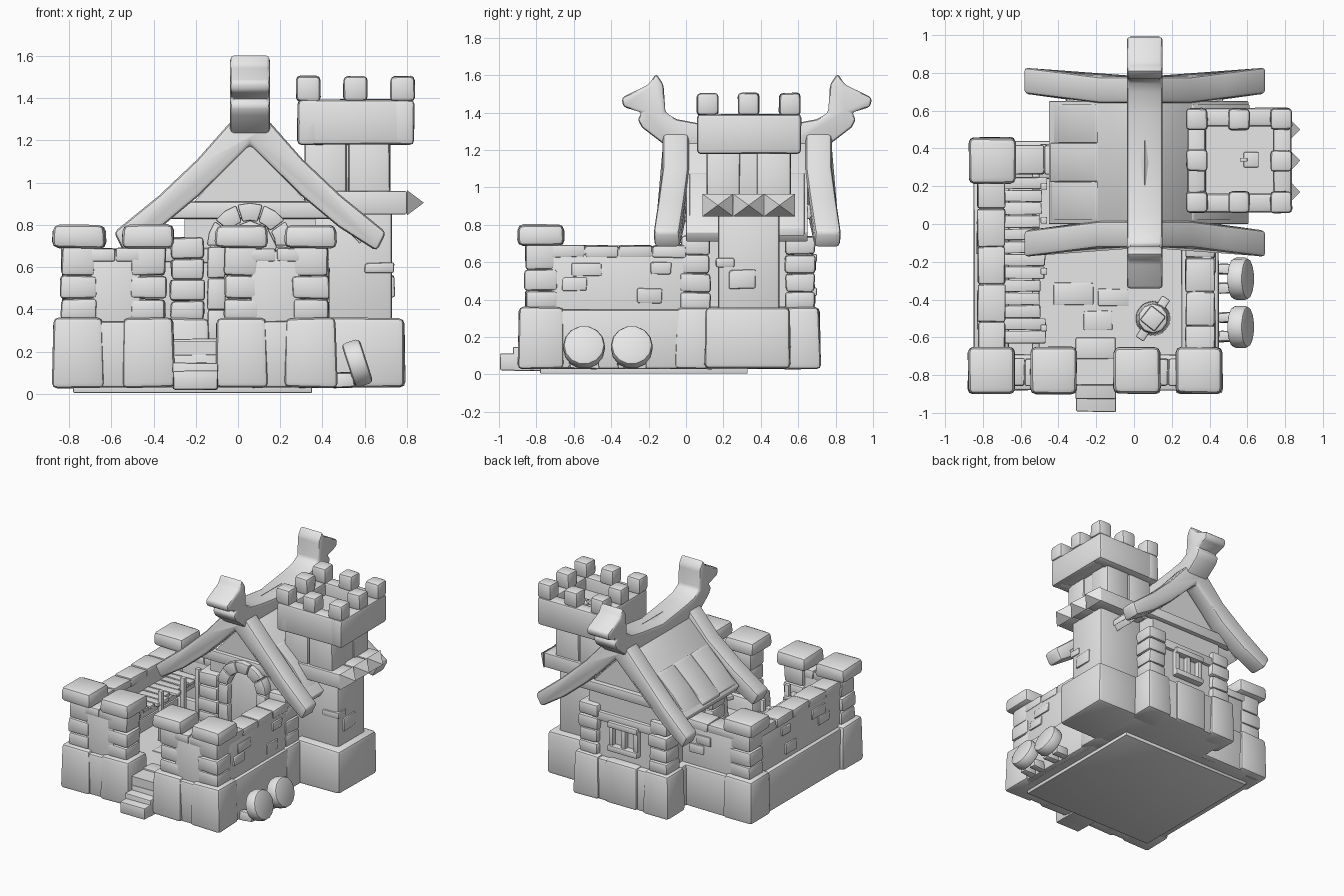
import bpy, bmesh, math, random
from mathutils import Matrix, Vector

random.seed(4)
stone = bpy.data.materials.new("grey stone")
stone.diffuse_color = (0.8, 0.8, 0.8, 1)
RX = 0.057          # x of the roof ridge
MY = 0.325          # y of the middle of the house


def finish(name, bm, bevel=0.0, seg=2):
    """Round the hard edges, then turn the bmesh into a shaded object."""
    bmesh.ops.recalc_face_normals(bm, faces=bm.faces)
    if bevel:
        es = [e for e in bm.edges if e.calc_face_angle(0) > 0.45]
        bmesh.ops.bevel(bm, geom=es, offset=bevel, segments=seg, profile=0.5,
                        affect='EDGES', clamp_overlap=True)
    me = bpy.data.meshes.new(name)
    bm.to_mesh(me)
    bm.free()
    me.materials.append(stone)
    ob = bpy.data.objects.new(name, me)
    bpy.context.collection.objects.link(ob)
    return ob


def box(name, x, y, z, bevel=0.015, taper=1.0, jit=0.0, rot=None):
    """Box from (min, max) ranges; taper scales the top, jit nudges corners."""
    bm = bmesh.new()
    bmesh.ops.create_cube(bm, size=1)
    size = Vector((x[1] - x[0], y[1] - y[0], z[1] - z[0]))
    mid = Vector((sum(x) / 2, sum(y) / 2, sum(z) / 2))
    for v in bm.verts:
        t = taper if v.co.z > 0 else 1
        v.co = Vector((v.co.x * size.x * t, v.co.y * size.y * t, v.co.z * size.z))
        v.co += Vector([random.uniform(-jit, jit) for _ in range(3)])
    bm.transform(Matrix.Translation(mid) @ (rot or Matrix()))
    return finish(name, bm, bevel)


def prism(name, pts, lo, hi, axis='y', bevel=0.02, bend=None):
    """Extrude a 2D profile along an axis; bend shifts each vertex."""
    bm = bmesh.new()
    place = {'y': lambda p, t: (p[0], t, p[1]), 'x': lambda p, t: (t, p[0], p[1])}[axis]
    rows = [[bm.verts.new(place(p, t)) for p in pts] for t in (lo, hi)]
    n = len(pts)
    for i in range(n):
        j = (i + 1) % n
        bm.faces.new((rows[0][i], rows[0][j], rows[1][j], rows[1][i]))
    bm.faces.new(rows[0])
    bm.faces.new(rows[1])
    if bend:
        for v in bm.verts:
            v.co += bend(v.co)
    return finish(name, bm, bevel)


def mirrored(half, c):
    """Complete a half profile given as (distance from c, z)."""
    return [(c + d, z) for d, z in half] + [(c - d, z) for d, z in reversed(half) if d > 0]


def pillar(name, cx, cy, half=0.085, zs=(0.35, 0.45, 0.56, 0.70), base=0.125, cap=0.125):
    box(name + "_base", (cx - base, cx + base), (cy - base, cy + base), (0.03, 0.36), 0.025, 0.94, 0.004)
    for a, b in zip(zs, zs[1:]):
        h = half + random.uniform(-0.006, 0.004)
        box(name + "_block", (cx - h, cx + h), (cy - h, cy + h), (a, b), 0.018, 1, 0.004)
    if cap:
        box(name + "_cap", (cx - cap, cx + cap), (cy - cap, cy + cap), (0.69, 0.80), 0.03, 0.97, 0.004)


# ground slab, courtyard floor and paving
box("bottom_slab", (-0.78, 0.35), (-0.78, 0.33), (0.005, 0.05), 0.004)
box("courtyard_floor", (-0.82, 0.41), (-0.85, 0.40), (0.03, 0.25), 0)
for x, y, w, d in ((-0.32, -0.37, 0.21, 0.12), (-0.11, -0.39, 0.16, 0.09), (-0.19, -0.51, 0.15, 0.1)):
    box("paving_stone", (x - w / 2, x + w / 2), (y - d / 2, y + d / 2), (0.24, 0.258), 0.006, 1, 0.004)

# courtyard pillars
for x in (-0.755, -0.425, 0.015, 0.345):
    pillar("front_pillar", x, -0.775)
pillar("back_pillar", -0.75, 0.335)

# courtyard walls with wider footings
walls = (((-0.82, -0.69), (-0.72, 0.28)), ((0.28, 0.42), (-0.72, 0.0)),
         ((-0.70, -0.46), (-0.85, -0.72)), ((0.06, 0.30), (-0.85, -0.72)), ((-0.70, -0.25), (0.27, 0.41)))
for x, y in walls:
    box("wall", x, y, (0.2, 0.68), 0.015, 1, 0.004)
    box("wall_footing", (x[0] - 0.03, x[1] + 0.03), (y[0] - 0.03, y[1] + 0.03), (0.03, 0.345), 0.015, 1, 0.003)
    # coping stones along the top
    along = 0 if x[1] - x[0] > y[1] - y[0] else 1
    r = (x, y)[along]
    n = max(2, round((r[1] - r[0]) / 0.2))
    for i in range(n):
        s = (r[0] + (r[1] - r[0]) * i / n, r[0] + (r[1] - r[0]) * (i + 1) / n)
        o = ((x[0] - 0.008, x[1] + 0.008), (y[0] - 0.008, y[1] + 0.008))
        box("coping", s if along == 0 else o[0], s if along else o[1], (0.625, 0.69), 0.012, 1, 0.004)

# raised bricks on the side walls
for y0, y1, z0, z1 in ((-0.61, -0.45, 0.525, 0.595), (-0.66, -0.53, 0.45, 0.52), (-0.26, -0.13, 0.38, 0.46), (-0.19, -0.08, 0.535, 0.60)):
    box("wall_brick", (0.40, 0.432), (y0, y1), (z0, z1), 0.008, 1, 0.004)
    box("wall_brick", (-0.832, -0.80), (y0 + 0.1, y1 + 0.1), (z0, z1), 0.008, 1, 0.004)
for z0, x0 in ((0.52, -0.5), (0.44, -0.44)):
    box("wall_brick", (x0, x0 + 0.12), (0.39, 0.422), (z0, z0 + 0.07), 0.008, 1, 0.004)

# entrance stairs
for i in range(5):
    y = -0.995 + i * 0.07
    box("stair", (-0.308, -0.095), (y, -0.60), (0.02, 0.11 + i * 0.038), 0.008, 1, 0.003)

# plank walkway along the left wall
for i in range(13):
    y = -0.63 + i * 0.068
    box("walkway_plank", (-0.71, -0.49 + random.uniform(-0.03, 0.03)), (y, y + 0.062), (0.52, 0.545), 0.005, 1, 0.004)
box("walkway_beam", (-0.54, -0.50), (-0.66, 0.28), (0.48, 0.52), 0.006)
for y in (-0.55, -0.25, 0.02, 0.2):
    box("walkway_post", (-0.495, -0.46), (y - 0.018, y + 0.018), (0.25, 0.63), 0.006)

# stump with a crossbar in the yard
bm = bmesh.new()
bmesh.ops.create_cone(bm, cap_ends=True, segments=10, radius1=0.095, radius2=0.08, depth=0.2,
                      matrix=Matrix.Translation((0.1, -0.5, 0.35)))
finish("stump", bm, 0.015)
box("stump_bar", (-0.03, 0.23), (-0.525, -0.475), (0.36, 0.39), 0.008, rot=Matrix.Rotation(math.radians(57), 4, 'Z'))
box("stump_block", (0.05, 0.15), (-0.55, -0.45), (0.44, 0.48), 0.012, rot=Matrix.Rotation(0.9, 4, 'Z'))

# house body, footing and corner pillars
box("house_footing", (-0.31, 0.43), (-0.02, 0.70), (0.03, 0.345), 0.015)
prism("house_body", mirrored([(0, 1.2), (0.31, 0.86), (0.31, 0.2)], RX), 0.03, 0.65, bevel=0)
for x in (-0.24, 0.35):
    for y in (0.05, 0.61):
        pillar("house_pillar", x, y, 0.08, (0.35, 0.44, 0.54, 0.64, 0.74), 0.11, 0)
box("back_footing", (-0.08, 0.19), (0.6, 0.715), (0.03, 0.355), 0.02)
for y in (0.0, 0.625):
    box("gable_beam", (-0.36, 0.47), (y, y + 0.06), (0.83, 0.91), 0.012, 1, 0.003)
    box("lower_beam", (-0.22, 0.33), (y + 0.01, y + 0.05), (0.62, 0.69), 0.01)

# front door with a stone arch
prism("door", mirrored([(0, 0.82), (0.08, 0.79), (0.125, 0.70), (0.125, 0.25)], RX), 0.005, 0.05, bevel=0.005)
for i in range(5):
    a, b = [math.pi * (i + k) / 5 for k in (0.02, 0.98)]
    prism("arch_stone", [(RX + r * math.cos(t), 0.70 + r * math.sin(t)) for r, t in
                         ((0.12, a), (0.205, a), (0.205, (a + b) / 2), (0.205, b), (0.12, b), (0.12, (a + b) / 2))], -0.04, 0.05, bevel=0.01)
for s in (-1, 1):
    for z in (0.25, 0.40, 0.55):
        c = RX + s * 0.16
        box("door_stone", (c - 0.042, c + 0.042), (-0.04, 0.05), (z, z + 0.148), 0.012, 1, 0.003)

# back window
for z in (0.42, 0.60):
    box("window_rail", (-0.07, 0.18), (0.63, 0.70), (z, z + 0.045), 0.008)
for x in (-0.05, 0.055, 0.16):
    box("window_bar", (x - 0.018, x + 0.018), (0.63, 0.685), (0.44, 0.62), 0.006)

# roof sheets and shingle boards
for s, end, zend in ((-1, 0.51, 0.82), (1, 0.55, 0.76)):
    prism("roof", [(RX + s * d, z) for d, z in ((0, 1.33), (0.2, 1.13), (0.38, 0.94), (end, zend),
                                                (end - 0.03, zend - 0.05), (0.35, 0.89), (0.18, 1.08), (0, 1.27))], 0.0, 0.65, bevel=0.005)
    for i in range(3):
        y = 0.02 + i * 0.205
        d = end + random.uniform(-0.03, 0.01)
        prism("roof_board", [(RX + s * u, z) for u, z in ((0.26, 1.075), (0.39, 0.955), (d, zend + 0.025),
                                                          (d, zend - 0.02), (0.39, 0.92), (0.24, 1.08))], y, y + 0.203, bevel=0.005)

# curved gable boards, flaring outward toward the eaves
board = mirrored([(0, 1.36), (0.10, 1.28), (0.25, 1.11), (0.43, 0.94), (0.645, 0.765), (0.60, 0.675), (0.42, 0.79), (0.24, 0.94), (0, 1.18)], RX)
for s, lo, hi in ((-1, -0.125, 0.015), (1, 0.64, 0.78)):
    prism("gable_board", board, lo, hi, bevel=0.022,
          bend=lambda c, s=s: Vector((0, s * 0.05 * max(0, (abs(c.x - RX) - 0.25) / 0.39), 0)))

# ridge beam with a carved head at each end
head = [(0.0, 1.31), (0.27, 1.345), (0.375, 1.365), (0.435, 1.40), (0.445, 1.55), (0.485, 1.61), (0.525, 1.55),
        (0.67, 1.48), (0.66, 1.43), (0.56, 1.40), (0.585, 1.365), (0.56, 1.32), (0.41, 1.205), (0.2, 1.19)]
prism("ridge_beam", mirrored(head, MY), -0.038, 0.152, 'x', 0.018)

# tower shaft
box("tower_footing", (0.40, 0.79), (0.10, 0.56), (0.03, 0.36), 0.025, 0.98, 0.004)
box("tower_shaft", (0.33, 0.73), (0.17, 0.50), (0.3, 0.92), 0.02)
box("tower_core", (0.34, 0.71), (0.14, 0.53), (0.9, 1.25), 0.01)
for x in (0.315, 0.52):
    for y in (0.11, 0.38):
        box("tower_pier", (x, x + 0.2), (y, y + 0.18), (0.86, 1.2), 0.015, 1, 0.003)
box("tower_brick", (0.70, 0.742), (0.23, 0.37), (0.46, 0.56), 0.01, 1, 0.005)
box("tower_brick", (0.60, 0.74), (0.16, 0.26), (0.57, 0.62), 0.01, 1, 0.004)

# pointed logs sticking out of the tower
for y in (0.17, 0.335, 0.50):
    box("log", (0.38, 0.80), (y - 0.078, y + 0.078), (0.85, 0.96), 0.008)
    bm = bmesh.new()
    rim = [bm.verts.new((0.80, y + a * 0.082, 0.905 + b * 0.06)) for a, b in ((-1, -1), (1, -1), (1, 1), (-1, 1))]
    tip = bm.verts.new((0.88, y, 0.905))
    bm.faces.new(rim)
    for i in range(4):
        bm.faces.new((rim[i], rim[(i + 1) % 4], tip))
    finish("log_point", bm)

# tower parapet, platform and battlements
box("platform", (0.30, 0.80), (0.08, 0.60), (1.19, 1.30), 0)
for x in ((0.28, 0.38), (0.735, 0.835)):
    box("parapet_side", x, (0.06, 0.615), (1.18, 1.39), 0.02, 1, 0.003)
for y in ((0.06, 0.16), (0.515, 0.615)):
    box("parapet_end", (0.285, 0.83), y, (1.18, 1.395), 0.02, 1, 0.003)
for i in range(3):
    for j in range(3):
        if (i, j) != (1, 1):
            x, y = 0.333 + i * 0.223, 0.115 + j * 0.22
            box("battlement", (x - 0.058, x + 0.058), (y - 0.058, y + 0.058), (1.385, 1.505), 0.02, 0.97, 0.003)
box("trapdoor", (0.58, 0.66), (0.30, 0.38), (1.29, 1.315), 0.006)
box("trapdoor_handle", (0.56, 0.60), (0.33, 0.35), (1.30, 1.33), 0.004)

# round stones leaning on the right wall
for y in (-0.29, -0.545):
    bm = bmesh.new()
    bmesh.ops.create_cone(bm, cap_ends=True, segments=14, radius1=0.112, radius2=0.112, depth=0.09,
                          matrix=Matrix.Translation((0.565, y, 0.145)) @ Matrix.Rotation(math.radians(72), 4, 'Y'))
    finish("leaning_stone", bm, 0.02)
    for k in (-0.05, 0.05):
        box("prop_stone", (0.44, 0.55), (y + k - 0.03, y + k + 0.03), (0.03, 0.10), 0.012, 0.9, 0.005)

# smooth the rounded edges, keep the sharp ones
for ob in bpy.context.scene.objects:
    ob.select_set(True)
bpy.context.view_layer.objects.active = bpy.context.scene.objects[0]
bpy.ops.object.shade_smooth_by_angle(angle=math.radians(40))
